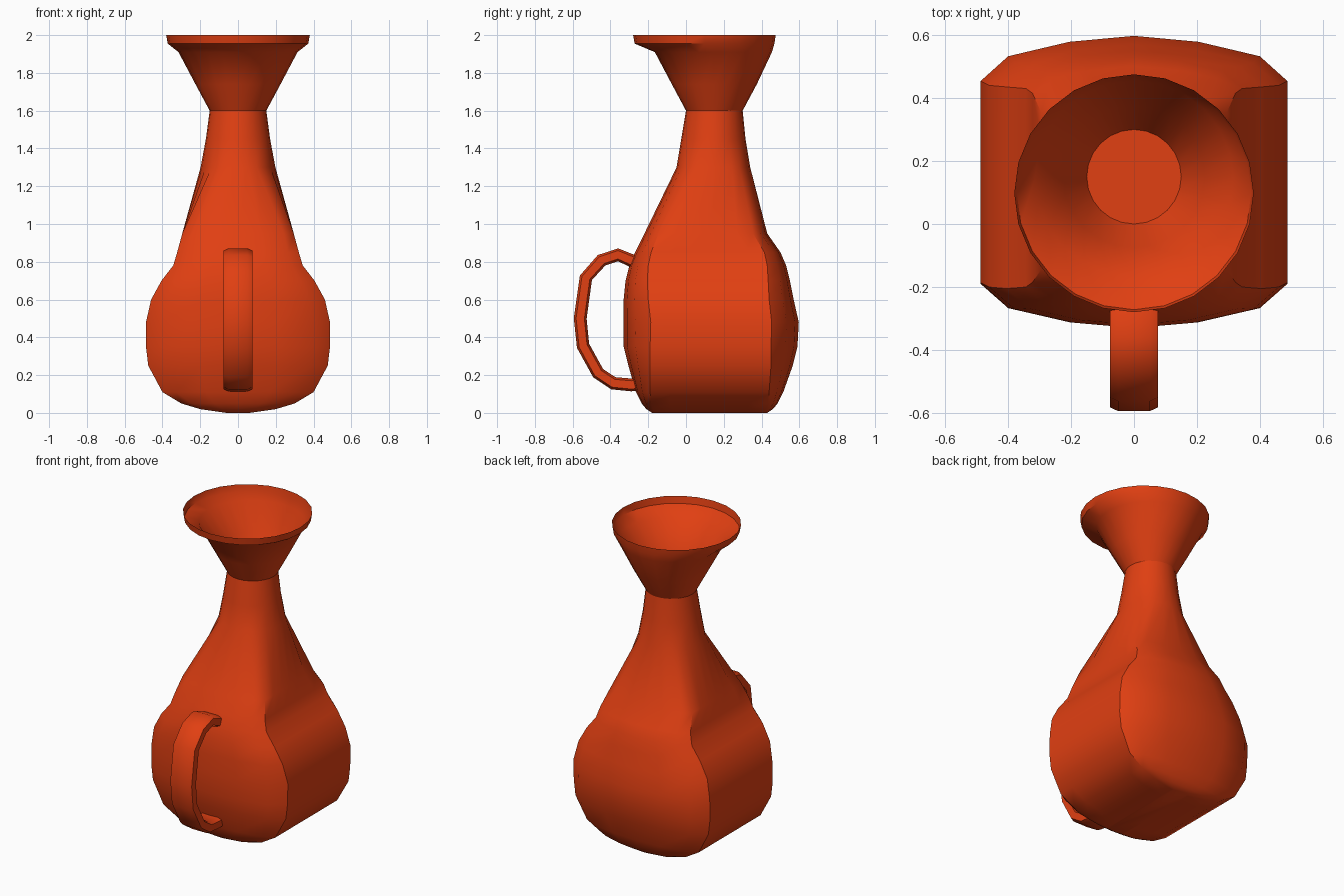
import bpy, bmesh
from math import sin, cos, radians, atan2
from mathutils import Vector

if "Cube" in bpy.data.objects:
    bpy.data.objects.remove(bpy.data.objects["Cube"])

mat = bpy.data.materials.new("orange_glaze")
mat.diffuse_color = (0.75, 0.05, 0.006, 1)
mat.use_nodes = True
mat.node_tree.nodes["Principled BSDF"].inputs["Base Color"].default_value = mat.diffuse_color


def finish(name, bm, angle):
    bmesh.ops.recalc_face_normals(bm, faces=bm.faces)
    me = bpy.data.meshes.new(name)
    bm.to_mesh(me)
    bm.free()
    ob = bpy.data.objects.new(name, me)
    bpy.context.collection.objects.link(ob)
    me.materials.append(mat)
    bpy.ops.object.select_all(action='DESELECT')
    ob.select_set(True)
    bpy.context.view_layer.objects.active = ob
    bpy.ops.object.shade_smooth_by_angle(angle=radians(angle))
    return ob


def loft(bm, rings, cap_start=True, cap_end=True):
    vs = [[bm.verts.new(p) for p in r] for r in rings]
    for a, b in zip(vs, vs[1:]):
        for i in range(len(a)):
            j = (i + 1) % len(a)
            bm.faces.new((a[i], a[j], b[j], b[i]))
    if cap_start:
        bm.faces.new(vs[0])
    if cap_end:
        bm.faces.new(vs[-1])
    return vs


# Quarter section of the flat-sided body: (x fraction, flat-side share, dome share)
QUARTER = [(1, 0, 0), (1, .33, 0), (1, .67, 0), (1, 1, 0),
           (.82, 1, .55), (.42, 1, .87), (0, 1, 1)]


def section(z, hx, yf, yb, flat=None):
    """Ring of 24 points; round when flat is None, else flat sides with domed ends."""
    cy, hy = (yf + yb) / 2, (yb - yf) / 2
    pts = []
    for i in range(24):
        q, k = divmod(i, 6)
        idx = k if q % 2 == 0 else 6 - k
        if flat is None:
            x, y = cos(radians(15 * idx)) * hx, sin(radians(15 * idx)) * hy
        else:
            fx, fs, fd = QUARTER[idx]
            x, y = fx * hx, fs * flat + fd * (hy - flat)
        sx = 1 if q in (0, 3) else -1
        sy = 1 if q in (0, 1) else -1
        pts.append(Vector((sx * x, cy + sy * y, z)))
    return pts


# Body: z, half width, front y, back y, flat side half length
body = [(0, .06, -.18, .43, .29), (.02, .2, -.21, .46, .3), (.05, .3, -.235, .485, .31),
        (.11, .4, -.265, .515, .315), (.25, .475, -.305, .565, .32),
        (.35, .487, -.33, .59, .32), (.48, .487, -.33, .597, .32),
        (.6, .46, -.33, .57, .32), (.7, .405, -.32, .55, .32),
        (.78, .343, -.3, .53, .315), (.85, .322, -.27, .5, .3),
        (.95, .295, -.22, .43, .25), (1.3, .198, -.05, .34),
        (1.45, .17, -.025, .315), (1.6, .15, 0, .3)]
bm = bmesh.new()
loft(bm, [section(*r) for r in body])
finish("body", bm, 40)

# Open funnel mouth
funnel = [(1.6, .15, 0, .3), (1.74, .225, -.075, .375), (1.91, .315, -.165, .455),
          (1.955, .372, -.272, .468), (2.0, .38, -.28, .475)]
bm = bmesh.new()
loft(bm, [section(*r) for r in funnel], cap_start=False, cap_end=False)
finish("funnel", bm, 40)

# Handle: centre line (y, z) swept with a rounded-bar section
path = [(-.2, .77), (-.285, .805), (-.36, .837), (-.447, .808), (-.53, .715), (-.56, .5),
        (-.545, .355), (-.465, .21), (-.385, .157), (-.29, .148), (-.2, .16)]
bar = [(-.076, -.022), (-.05, -.034), (.05, -.034), (.076, -.022),
       (.076, .022), (.05, .034), (-.05, .034), (-.076, .022)]
rings = []
for i, p in enumerate(path):
    a, b = path[max(i - 1, 0)], path[min(i + 1, len(path) - 1)]
    t = atan2(b[1] - a[1], b[0] - a[0])
    rings.append([Vector((u, p[0] - sin(t) * v, p[1] + cos(t) * v)) for u, v in bar])
bm = bmesh.new()
loft(bm, rings)
finish("handle", bm, 45)
